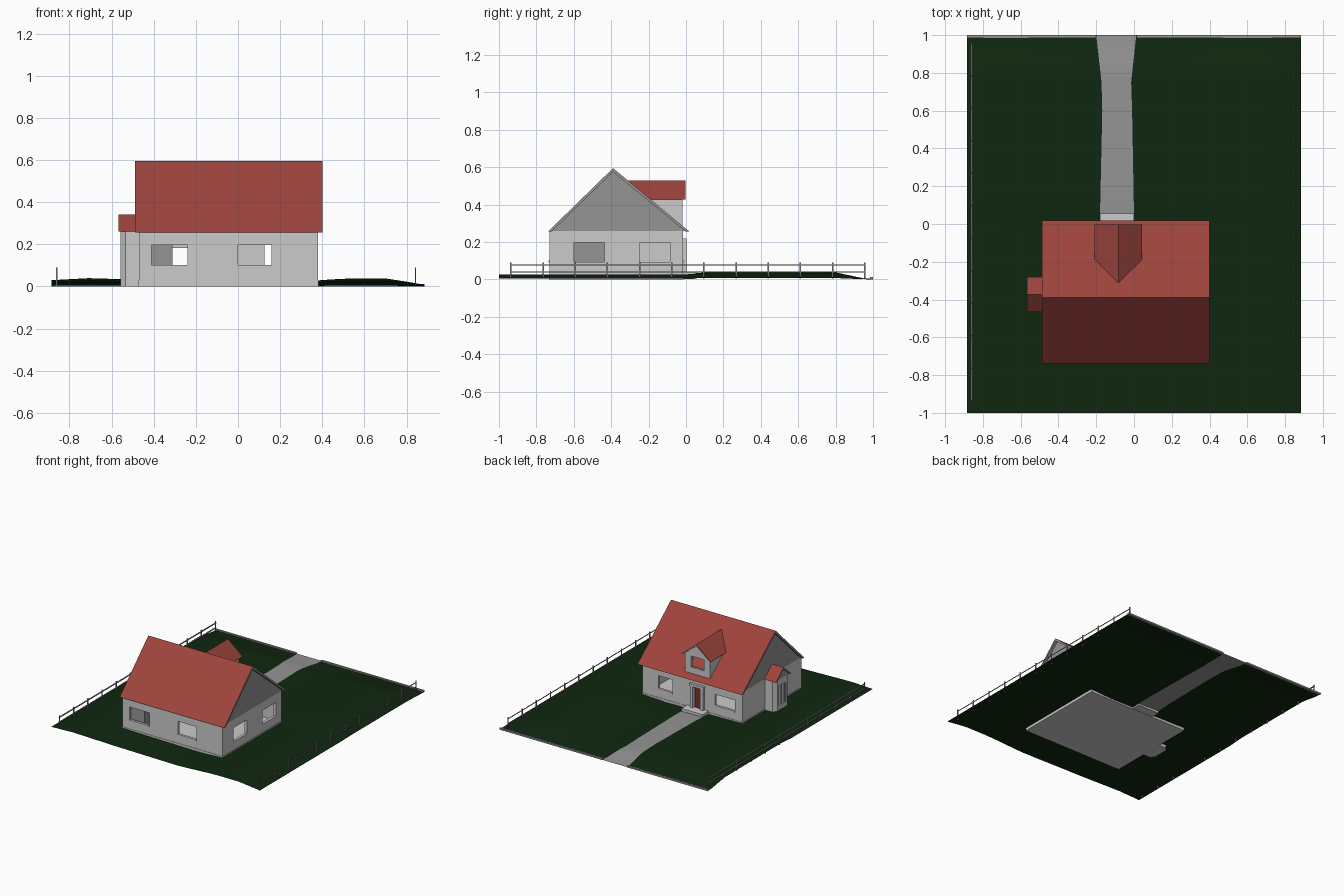
import bpy, bmesh
from mathutils import Vector

cube = bpy.data.objects.get("Cube")
if cube:
    bpy.data.objects.remove(cube, do_unlink=True)


def material(name, r, g, b):
    m = bpy.data.materials.new(name)
    m.use_nodes = True
    m.diffuse_color = (r, g, b, 1)
    m.node_tree.nodes["Principled BSDF"].inputs["Base Color"].default_value = (r, g, b, 1)
    return m


WALL = material("wall light grey", .6, .6, .6)
GREY = material("mid grey", .3, .3, .3)
RED = material("roof red", .34, .057, .045)
DOOR = material("door red", .22, .025, .02)
GRASS = material("grass green", .005, .02, .005)


def finish(name, bm, *mats):
    bmesh.ops.recalc_face_normals(bm, faces=bm.faces)
    me = bpy.data.meshes.new(name)
    bm.to_mesh(me)
    bm.free()
    for m in mats:
        me.materials.append(m)
    ob = bpy.data.objects.new(name, me)
    bpy.context.collection.objects.link(ob)
    return ob


def add_box(bm, x, y, z):
    """Box from three (low, high) ranges."""
    verts = bmesh.ops.create_cube(bm, size=1)["verts"]
    for v in verts:
        v.co = Vector([(a + b) / 2 + c * (b - a) for (a, b), c in zip((x, y, z), v.co)])


def boxes(name, mat, *ranges):
    bm = bmesh.new()
    for r in ranges:
        add_box(bm, *r)
    return finish(name, bm, mat)


def extrude(name, points, axis, lo, hi, *mats):
    """Extrude a closed profile along an axis; a second material goes on upward slopes."""
    bm = bmesh.new()

    def place(p, d):
        q = list(p)
        q.insert(axis, d)
        return q
    face = bm.faces.new([bm.verts.new(place(p, lo)) for p in points])
    new = bmesh.ops.extrude_face_region(bm, geom=[face])["geom"]
    for v in new:
        if isinstance(v, bmesh.types.BMVert):
            v.co[axis] = hi
    ob = finish(name, bm, *mats)
    if len(mats) > 1:
        for p in ob.data.polygons:
            p.material_index = int(p.normal.z > .3)
    return ob


def cut(ob, *ranges):
    """Subtract boxes from an object one after another."""
    for r in ranges:
        cutter = boxes("cutter", None, r)
        cutter.hide_render = True
        mod = ob.modifiers.new("cut", "BOOLEAN")
        mod.operation, mod.solver, mod.object = "DIFFERENCE", "EXACT", cutter
        deps = bpy.context.evaluated_depsgraph_get()
        me = bpy.data.meshes.new_from_object(ob.evaluated_get(deps))
        ob.modifiers.clear()
        ob.data = me
        bpy.data.objects.remove(cutter, do_unlink=True)


def gable_roof(name, axis, mid, ridge, eave_a, eave_b, eave_z, thick, lo, hi):
    """Chevron slab with red tops and grey edges."""
    outer = [(eave_a, eave_z), (mid, ridge), (eave_b, eave_z)]
    inner = [(eave_b - thick, eave_z), (mid, ridge - thick), (eave_a + thick, eave_z)]
    return extrude(name, outer + inner, axis, lo, hi, GREY, RED)


# House body with open windows and doorway
X0, X1, Y0, Y1, TOP = -.47, .38, -.73, -.016, .26
walls = boxes("house_walls", WALL, ((X0, X1), (Y0, Y1), (0, TOP)))
T = .02
sill, head = .097, .197
cut(walls,
    ((X0 + T, X1 - T), (Y0 + T, Y1 - T), (.025, TOP - .012)),
    ((-.41, -.24), (Y0 - .1, Y0 + .1), (sill, head)),
    ((0, .16), (Y0 - .1, Y0 + .1), (sill, head)),
    ((-.405, -.235), (Y1 - .1, Y1 + .1), (sill, head - .015)),
    ((.125, .245), (Y1 - .1, Y1 + .1), (sill, head)),
    ((X1 - .1, X1 + .1), (-.6, -.435), (sill - .005, head)),
    ((X1 - .1, X1 + .1), (-.245, -.085), (sill - .005, head)),
    ((-.125, -.055), (Y1 - .012, Y1 + .1), (.03, .2)))
boxes("inner_room", GREY, ((-.449, -.31), (-.69, -.25), (.026, .247)))

# Plinth line around the walls
boxes("plinth", WALL, ((X0 - .003, X1 + .003), (Y0 - .003, Y1 + .003), (0, .03)))

# Window sills
boxes("window_sills", WALL,
      *[((a, b), (y - .006, y + .006), (sill - .006, sill + .004))
        for a, b, y in ((-.41, -.24, Y0), (0, .16, Y0), (-.405, -.235, Y1), (.125, .245, Y1))])

# Entrance: door, pilasters, lintel and step
boxes("front_door", DOOR, ((-.12, -.06), (Y1 - .012, Y1 - .006), (.03, .195)))
boxes("door_surround", WALL, ((-.145, -.122), (Y1 - .005, Y1 + .018), (.03, .215)),
      ((-.058, -.035), (Y1 - .005, Y1 + .018), (.03, .215)),
      ((-.15, -.03), (Y1 - .005, Y1 + .02), (.2, .22)))
boxes("door_step", WALL, ((-.18, 0), (Y1, .055), (.003, .038)))

# Main roof and gable ends
gable_roof("main_roof", 0, -.39, .595, -.738, .018, .256, .02, -.488, .40)
for name, x in (("left_gable", X1 - .01), ("right_gable", X0)):
    extrude(name, [(-.722, TOP), (-.39, .58), (.002, TOP)], 0, x, x + .01, GREY)

# Dormer: hollow box with a gabled face and a window
RIDGE_Y = -.31
dormer = extrude("dormer_walls", [(-.19, .285), (.024, .285), (.024, .43), (-.083, .515), (-.19, .43)],
                 1, -.27, -.02, WALL)
cut(dormer, ((-.175, .009), (-.25, -.035), (.3, .42)),
    ((-.14, -.03), (-.1, .1), (.335, .42)))
droof = gable_roof("dormer_roof", 1, -.083, .53, -.208, .042, .428, .014, RIDGE_Y, -.003)
for v in droof.data.vertices:
    if v.co.y < -.2:  # follow the main slope
        v.co.y = -.39 + (.593 - v.co.z) / .83

# Side bay with chamfered corners, window and small roof
bay = extrude("bay_walls", [(-.46, -.285), (-.535, -.285), (-.557, -.312), (-.557, -.433),
                            (-.535, -.46), (-.46, -.46)], 2, 0, TOP, WALL)
cut(bay, ((-.6, -.547), (-.415, -.33), (.06, .21)))
boxes("bay_window_frame", GREY, ((-.552, -.547), (-.415, -.405), (.06, .21)),
      ((-.552, -.547), (-.34, -.33), (.06, .21)), ((-.552, -.547), (-.377, -.368), (.06, .21)))
gable_roof("bay_roof", 0, -.373, .342, -.467, -.28, .26, .012, -.567, X0)
extrude("bay_gable", [(-.457, TOP), (-.373, .332), (-.29, TOP)], 0, -.557, -.547, GREY)


# Lawn and path as one rolling sheet split along the path edges
def lerp(table, t):
    for (a, u), (b, w) in zip(table, table[1:]):
        if t <= b:
            return u + (w - u) * (t - a) / (b - a)
    return table[-1][1]


ACROSS = [(-.885, .03), (-.7, .04), (-.36, .027), (.2, .015), (.5, .038), (.72, .037), (.885, .008)]
ALONG = [(-1, .7), (0, .7), (.12, 1), (.8, .95), (.95, .15), (1, .1)]
LEFT = [(-1, -.18), (.05, -.18), (.6, -.168), (.75, -.172), (1, -.2)]
RIGHT = [(-1, 0), (.05, 0), (.6, -.01), (.75, -.015), (1, .012)]


def ground(x, y):
    return lerp(ACROSS, x) * lerp(ALONG, y)


def sheet(name, mat, want_path):
    bm = bmesh.new()
    rows = []
    ys = [-1 + i * .05 for i in range(41)]
    for y in ys:
        a, b = lerp(LEFT, y), lerp(RIGHT, y)
        xs = [-.885 + (a + .885) * i / 8 for i in range(9)] + [b + (.885 - b) * i / 10 for i in range(11)]
        rows.append([bm.verts.new((x, y, ground(x, y))) for x in xs])
    for j in range(40):
        for i in range(19):
            if (i == 8 and ys[j] > -.01) == want_path:
                bm.faces.new((rows[j][i], rows[j][i + 1], rows[j + 1][i + 1], rows[j + 1][i]))
    bmesh.ops.delete(bm, geom=[v for v in bm.verts if not v.link_faces], context="VERTS")
    ob = finish(name, bm, mat)
    if ob.data.polygons[0].normal.z < 0:
        ob.data.flip_normals()
    ob.data.shade_smooth()


sheet("lawn", GRASS, False)
sheet("garden_path", GREY, True)

# Low kerb beside the path end
boxes("kerb", GREY, ((-.885, -.2), (.985, 1), (0, .012)), ((.012, .885), (.985, 1), (0, .012)))

# Fences along both sides
for name, x, w in (("right_fence", -.86, .004), ("left_fence", .842, .0015)):
    posts = [((x - .003, x + .003), (y - .004, y + .004), (.004, .09))
             for y in [-.936 + .172 * i for i in range(12)]]
    rails = [((x - w, x + w), (-.94, .96), (z - .003, z + .003)) for z in (.04, .077)]
    boxes(name, GREY, *posts, *rails)
